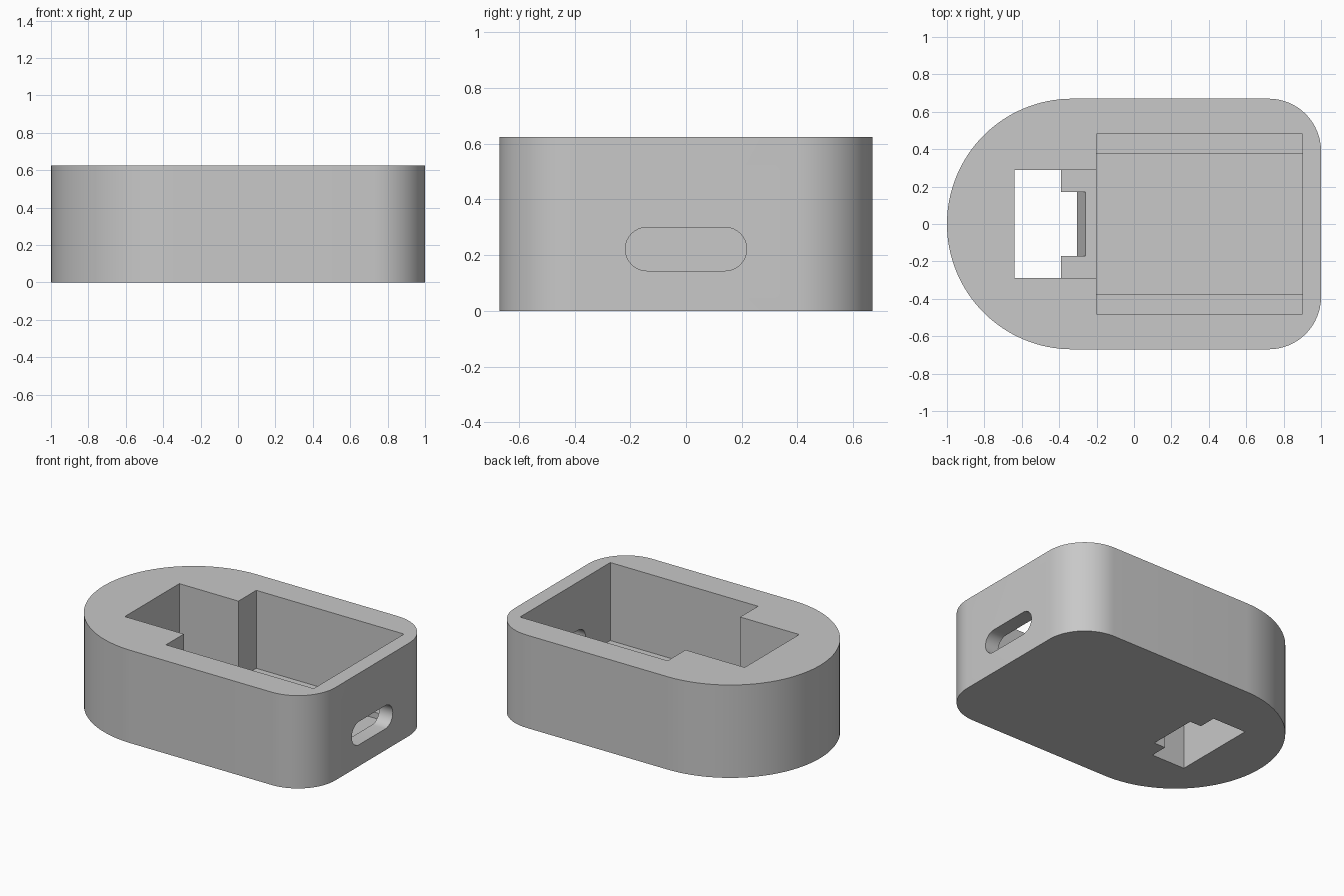
import bpy
import bmesh
from math import pi, cos, sin
from mathutils import Vector

old = bpy.data.objects.get("Cube")
if old:
    bpy.data.objects.remove(old, do_unlink=True)

grey = bpy.data.materials.new("light grey plastic")
grey.use_nodes = True
GREY = (0.58, 0.58, 0.58, 1)
grey.diffuse_color = GREY
grey.node_tree.nodes["Principled BSDF"].inputs["Base Color"].default_value = GREY


def arc(cx, cy, r, start, end, steps):
    """Points of an arc, angles in units of pi."""
    angles = [pi * (start + (end - start) * i / steps) for i in range(steps + 1)]
    return [(cx + r * cos(a), cy + r * sin(a)) for a in angles]


def prism(name, points, axis, low, high):
    """Extrude a 2D outline along x, y or z."""
    place = {"x": lambda a, b: Vector((low, a, b)),
             "y": lambda a, b: Vector((a, low, b)),
             "z": lambda a, b: Vector((a, b, low))}[axis]
    move = Vector([(high - low) * (axis == k) for k in "xyz"])
    bm = bmesh.new()
    face = bm.faces.new([bm.verts.new(place(a, b)) for a, b in points])
    new = bmesh.ops.extrude_face_region(bm, geom=[face])["geom"]
    bmesh.ops.translate(bm, vec=move,
                        verts=[v for v in new if isinstance(v, bmesh.types.BMVert)])
    bmesh.ops.recalc_face_normals(bm, faces=bm.faces)
    mesh = bpy.data.meshes.new(name)
    bm.to_mesh(mesh)
    bm.free()
    mesh.materials.append(grey)
    obj = bpy.data.objects.new(name, mesh)
    bpy.context.collection.objects.link(obj)
    return obj


def box(name, x0, x1, half_y, z0, z1):
    outline = [(x0, -half_y), (x1, -half_y), (x1, half_y), (x0, half_y)]
    return prism(name, outline, "z", z0, z1)


# Case body: half-round end at -x, rounded corners at +x
HALF, HEIGHT, CORNER = 0.67, 0.625, 0.28
outline = (arc(1 - CORNER, -HALF + CORNER, CORNER, -0.5, 0, 16)
           + arc(1 - CORNER, HALF - CORNER, CORNER, 0, 0.5, 16)
           + arc(HALF - 1, 0, HALF, 0.5, 1.5, 64))
case = prism("case_body", outline, "z", 0, HEIGHT)

# Cutters: stepped main pocket, connector pocket, openings in floor and wall
TOP, LEDGE, SHELF = 0.8, 0.10, 0.13
slot = arc(0.14, 0.222, 0.078, -0.5, 0.5, 16) + arc(-0.14, 0.222, 0.078, 0.5, 1.5, 16)
notch = [(-0.5, -0.13), (-0.35, -0.13), (-0.215, 0.26), (-0.5, 0.26)]
cutters = [
    box("main_pocket", -0.2, 0.9, 0.48, LEDGE, TOP),
    box("floor_channel", -0.2, 0.9, 0.375, 0.06, TOP),
    box("connector_pocket", -0.64, -0.1, 0.29, SHELF, TOP),
    box("floor_opening", -0.64, -0.39, 0.29, -0.2, TOP),
    prism("sloped_notch", notch, "y", -0.17, 0.17),
    prism("wall_slot", slot, "x", 0.8, 1.2),
]

bpy.context.view_layer.objects.active = case
for cutter in cutters:
    cutter.hide_render = True
    cut = case.modifiers.new(cutter.name, "BOOLEAN")
    cut.operation = "DIFFERENCE"
    cut.solver = "EXACT"
    cut.object = cutter
    bpy.ops.object.modifier_apply(modifier=cut.name)
for cutter in cutters:
    bpy.data.objects.remove(cutter, do_unlink=True)

# Smooth the rounded walls, keep the rims sharp
bpy.ops.object.select_all(action="DESELECT")
case.select_set(True)
bpy.ops.object.shade_smooth_by_angle(angle=pi / 6)
